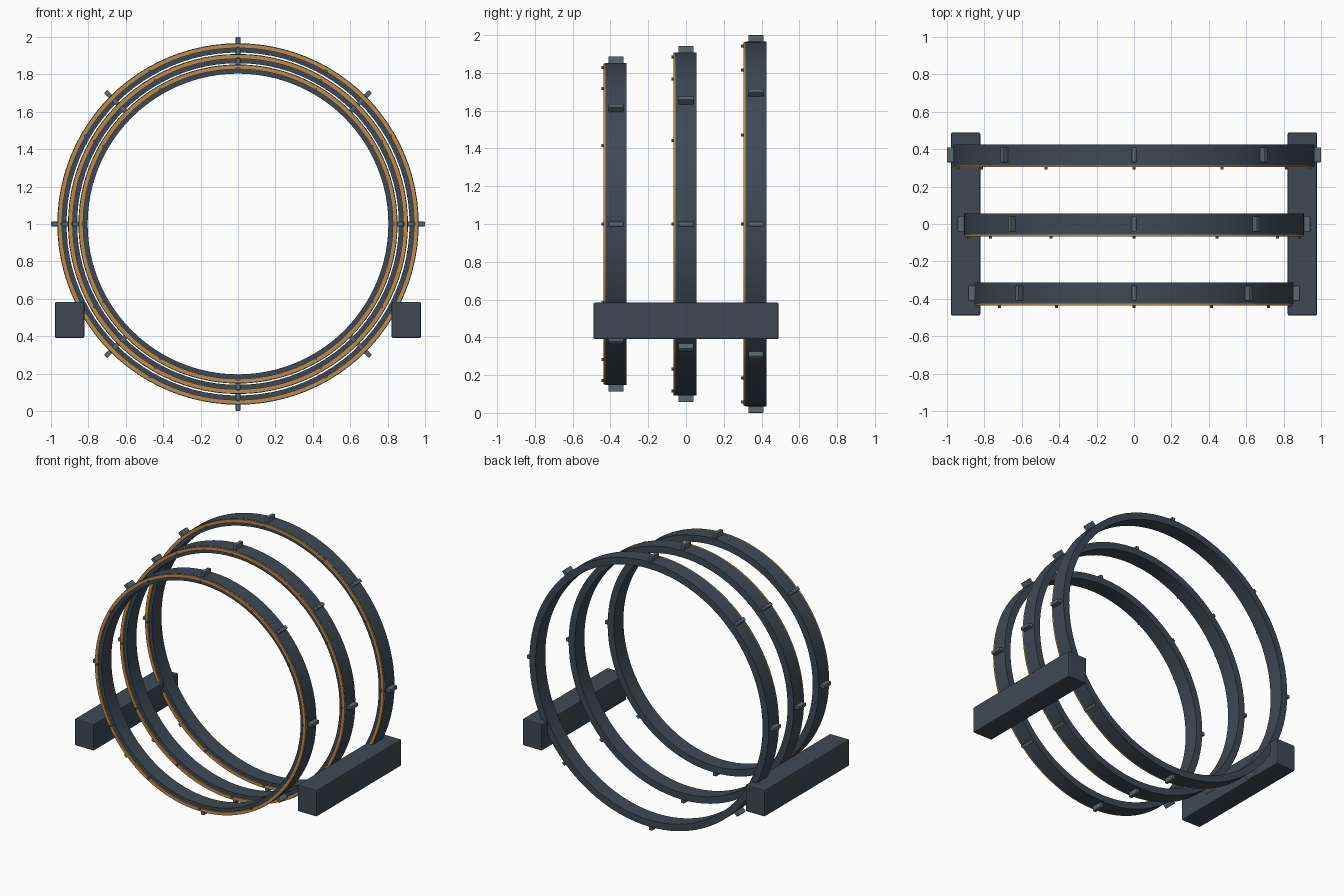
import bpy
import bmesh
from math import sin, cos, pi, radians
from mathutils import Matrix, Vector

cube = bpy.data.objects.get("Cube")
if cube:
    bpy.data.objects.remove(cube, do_unlink=True)

CENTRE_Z = 1.0


def material(name, colour):
    m = bpy.data.materials.new(name)
    m.use_nodes = True
    m.diffuse_color = (*colour, 1)
    m.node_tree.nodes["Principled BSDF"].inputs["Base Color"].default_value = (*colour, 1)
    return m


steel = material("dark_blue_steel", (0.05, 0.066, 0.09))
brass = material("brass", (0.48, 0.27, 0.08))
grey = material("grey_metal", (0.10, 0.135, 0.16))


def finish(bm, name, mat, bevel=0, smooth=False):
    bmesh.ops.recalc_face_normals(bm, faces=bm.faces)
    mesh = bpy.data.meshes.new(name)
    bm.to_mesh(mesh)
    bm.free()
    mesh.materials.append(mat)
    obj = bpy.data.objects.new(name, mesh)
    bpy.context.collection.objects.link(obj)
    if bevel:
        mod = obj.modifiers.new("soft_edges", "BEVEL")
        mod.width = bevel
        mod.segments = 2
    if smooth:
        bpy.ops.object.select_all(action="DESELECT")
        obj.select_set(True)
        bpy.context.view_layer.objects.active = obj
        bpy.ops.object.shade_smooth_by_angle(angle=radians(30))
    return obj


def hoop(name, mat, inner, outer, y0, y1, steps=96):
    """Rectangular profile revolved around the y axis."""
    bm = bmesh.new()
    profile = [(inner, y0), (outer, y0), (outer, y1), (inner, y1)]
    loops = []
    for i in range(steps):
        a = 2 * pi * i / steps
        loops.append([bm.verts.new((r * cos(a), y, CENTRE_Z + r * sin(a))) for r, y in profile])
    for i in range(steps):
        p, q = loops[i], loops[(i + 1) % steps]
        for j in range(4):
            k = (j + 1) % 4
            bm.faces.new((p[j], p[k], q[k], q[j]))
    return finish(bm, name, mat, smooth=True)


def around(count, radius, y):
    """Placement matrices whose local x points outwards."""
    for i in range(count):
        a = 2 * pi * i / count
        place = Vector((radius * cos(a), y, CENTRE_Z + radius * sin(a)))
        yield Matrix.Translation(place) @ Matrix.Rotation(-a, 4, "Y")


def clamps(name, outer, y):
    bm = bmesh.new()
    for m in around(8, outer + 0.009, y):
        bmesh.ops.create_cube(bm, size=1, matrix=m @ Matrix.Diagonal((0.05, 0.08, 0.025, 1)))
    finish(bm, name, grey, bevel=0.003)


def studs(name, radius, y):
    bm = bmesh.new()
    for m in around(12, radius, y):
        bmesh.ops.create_cone(bm, cap_ends=True, segments=12, radius1=0.008, radius2=0.008,
                              depth=0.03, matrix=m @ Matrix.Rotation(pi / 2, 4, "X"))
    finish(bm, name, grey, smooth=True)


# Three hoops growing towards the back, each with brass trim, clamps and studs
for label, y, outer in (("front", -0.37, 0.853), ("middle", 0.0, 0.909), ("rear", 0.37, 0.966)):
    hoop(label + "_hoop", steel, outer - 0.049, outer, y - 0.056, y + 0.056)
    hoop(label + "_hoop_trim", brass, outer - 0.025, outer - 0.002, y - 0.066, y - 0.054)
    clamps(label + "_hoop_clamps", outer, y)
    studs(label + "_hoop_studs", outer - 0.024, y - 0.063)

# Support beams on either side
for side, sign in (("left", 1), ("right", -1)):
    bm = bmesh.new()
    place = Matrix.Translation((sign * 0.9, 0, 0.487))
    bmesh.ops.create_cube(bm, size=1, matrix=place @ Matrix.Diagonal((0.156, 0.98, 0.194, 1)))
    finish(bm, side + "_support_beam", steel, bevel=0.008)
